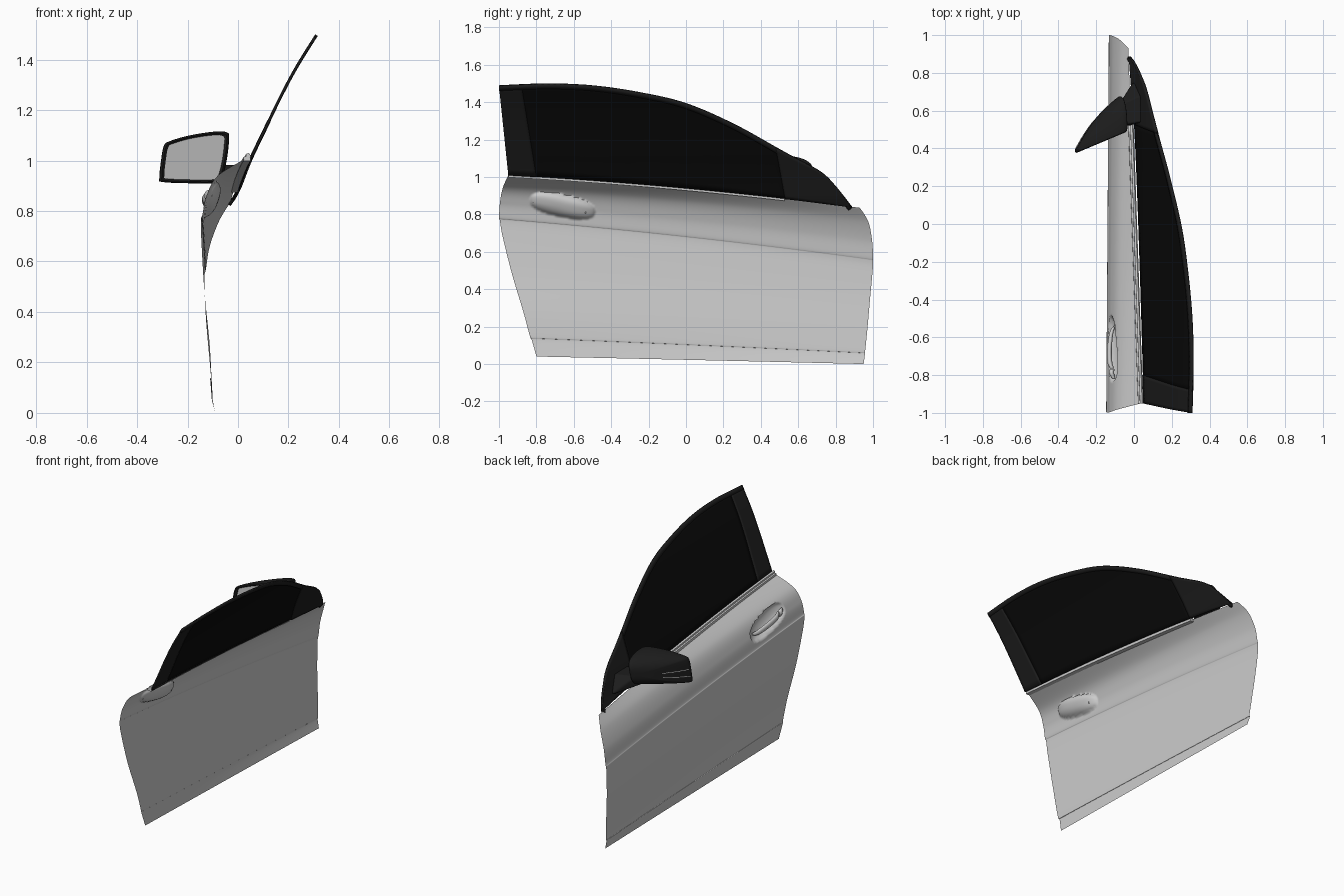
import bpy, bmesh, math
from mathutils import Vector

if "Cube" in bpy.data.objects:
    bpy.data.objects.remove(bpy.data.objects["Cube"])


def lerp(a, b, t):
    return a + (b - a) * t


def spline(pts, n, closed=False):
    """Catmull-Rom samples through points of any dimension."""
    m, out = len(pts), []
    for i in range(m if closed else m - 1):
        if closed:
            q = [pts[(i + k) % m] for k in (-1, 0, 1, 2)]
        else:
            q = [pts[min(max(i + k, 0), m - 1)] for k in (-1, 0, 1, 2)]
        for j in range(n):
            t = j / n
            out.append(tuple(0.5 * (2 * b + (c - a) * t + (2 * a - 5 * b + 4 * c - d) * t * t
                                    + (3 * b - a - 3 * c + d) * t ** 3) for a, b, c, d in zip(*q)))
    return out if closed else out + [tuple(pts[-1])]


def lookup(table, v):
    for (a, fa), (b, fb) in zip(table, table[1:]):
        if v <= b:
            return lerp(fa, fb, (v - a) / (b - a))
    return table[-1][1]


def material(name, c):
    m = bpy.data.materials.new(name)
    m.diffuse_color = (c, c, c, 1)
    m.use_nodes = True
    m.node_tree.nodes["Principled BSDF"].inputs["Base Color"].default_value = m.diffuse_color
    return m


def finish(name, bm, mat=None, thick=0, angle=40):
    bmesh.ops.remove_doubles(bm, verts=bm.verts, dist=1e-5)
    bmesh.ops.recalc_face_normals(bm, faces=bm.faces)
    me = bpy.data.meshes.new(name)
    bm.to_mesh(me)
    bm.free()
    ob = bpy.data.objects.new(name, me)
    bpy.context.collection.objects.link(ob)
    if mat:
        me.materials.append(mat)
    if thick:
        s = ob.modifiers.new("thickness", 'SOLIDIFY')
        s.thickness, s.offset = thick, 0
    bpy.ops.object.select_all(action='DESELECT')
    bpy.context.view_layer.objects.active = ob
    ob.select_set(True)
    bpy.ops.object.shade_smooth_by_angle(angle=math.radians(angle))
    return ob


def loft(name, rows, closed=False, caps=False, **kw):
    bm = bmesh.new()
    vs = [[bm.verts.new(p) for p in r] for r in rows]
    n = len(rows[0])
    for a, b in zip(vs, vs[1:]):
        for j in range(n if closed else n - 1):
            k = (j + 1) % n
            bm.faces.new((a[j], a[k], b[k], b[j]))
    if caps:
        bm.faces.new(vs[0])
        bm.faces.new(vs[-1])
    return finish(name, bm, **kw)


def tube(name, path, sides=16, **kw):
    """Path points are (x, y, z, x radius, z radius)."""
    ang = [2 * math.pi * i / sides for i in range(sides)]
    return loft(name, [[(x + a * math.cos(t), y, z + b * math.sin(t)) for t in ang]
                       for x, y, z, a, b in path], closed=True, caps=True, **kw)


black = material("glass_black", 0.003)
dark = material("trim_dark", 0.012)

# Door skin: rear edge (y, z, x) and front edge (y, z, x), bottom to top
EDGES = [(-.80, .04, -.100, .95, 0, -.090), (-.825, .13, -.110, .957, .055, -.104),
         (-.835, .15, -.106, .958, .07, -.101), (-.87, .28, -.113, .97, .19, -.111),
         (-.93, .48, -.133, .985, .36, -.126), (-.98, .68, -.145, .998, .50, -.133),
         (-.995, .765, -.147, 1.0, .55, -.132), (-.999, .785, -.141, 1.0, .57, -.127),
         (-.995, .86, -.125, .995, .66, -.112), (-.98, .94, -.080, .975, .76, -.075),
         (-.95, 1.01, .035, .93, .835, -.030)]


def skin_point(e, u):
    y = lerp(e[0], e[3], u)
    z = lerp(e[1], e[4], u) + .07 * u * (1 - u) * min(1, e[1])
    x = lerp(e[2], e[5], u)
    dy, dz = y + .66, z - .845        # handle cup pressed inwards
    a, b = (dy * .98 - dz * .2) / .178, (dy * .2 + dz * .98) / .058
    r = abs(a) ** 2.5 + abs(b) ** 2.5
    if r < 1:
        x += .043 * (1 - r) ** .65
    return (x, y, z)


us = [.36 * i / 100 for i in range(100)] + [lerp(.36, 1, i / 60) for i in range(61)]
loft("door_skin", [[skin_point(e, u) for u in us] for e in spline(EDGES, 10)], angle=60)

# Door handle with lock end
tube("door_handle", spline([(-.098, -.535, .812, .004, .008), (-.118, -.57, .82, .010, .016),
                            (-.129, -.65, .836, .012, .019), (-.128, -.73, .85, .013, .020),
                            (-.116, -.765, .857, .011, .019)], 6))
tube("handle_lock_cap", spline([(-.116, -.77, .857, .012, .019), (-.119, -.79, .862, .014, .021),
                                (-.108, -.818, .868, .008, .012)], 4))

# Window surfaces: x depends on height, roof and belt limit them
roof = spline([(-1.0, 1.487), (-.75, 1.497), (-.5, 1.487), (-.245, 1.45), (0, 1.392), (.26, 1.28),
               (.53, 1.13), (.715, 1.03), (.8, .95), (.888, .838)], 8)
lean = spline([(.80, -.05), (.88, 0), (1.0, .048), (1.13, .11), (1.25, .168), (1.37, .232), (1.5, .313)], 6)


def belt(y):
    return skin_point(EDGES[-1], (y + .95) / 1.88)[2]


def window_patch(name, b0, b1, t0, t1, mat, thick, n=40):
    rows = []
    for i in range(n + 1):
        yb, yt = lerp(b0, b1, i / n), lerp(t0, t1, i / n)
        zb, zt = belt(yb), lookup(roof, yt)
        zs = [(lerp(yb, yt, j / 14), lerp(zb, zt, j / 14)) for j in range(15)]
        rows.append([(lookup(lean, z), y, z) for y, z in zs])
    loft(name, rows, mat=mat, thick=thick)


window_patch("rear_pillar_trim", -.95, -.80, -1.0, -.88, dark, .010, 8)
window_patch("window_glass", -.81, .54, -.89, .49, black, .004)
window_patch("mirror_corner_panel", .53, .884, .48, .886, dark, .014, 20)

# Frame strip following the roof line
rows = []
for i, (y, z) in enumerate(roof):
    a, b = roof[max(i - 1, 0)], roof[min(i + 1, len(roof) - 1)]
    d = Vector((b[0] - a[0], b[1] - a[1])).normalized()
    rows.append([(lookup(lean, z - w * d.x), y + w * d.y * min(1, i / 8), z - w * d.x)
                 for w in (0, .012, .024)])
loft("window_frame_strip", rows, mat=dark, thick=.012)

# Belt moulding along the window sill
rows = []
for i in range(41):
    x, y, z = skin_point(EDGES[-1], .785 * i / 40)
    rows.append([(x + dx, y, z + dz) for dx, dz in
                 ((-.014, -.012), (-.013, .004), (-.004, .006), (-.003, .016), (.008, .020), (.014, .012), (.014, -.012))])
loft("belt_moulding", rows, closed=True, caps=True, angle=30)

# Mirror housing: rounded outline, rim and swept dome
OUT = spline([(-.312, .93), (-.3, .915), (-.2, .91), (-.09, .91), (-.065, .925), (-.045, 1.0), (-.035, 1.09),
              (-.045, 1.112), (-.09, 1.115), (-.19, 1.1), (-.275, 1.075), (-.295, 1.055), (-.305, 1.0)], 5, True)


def face_y(x):
    return .38 + (x + .31) * .42


def rim(s, dy):
    pts = [(lerp(-.17, x, s), lerp(1.01, z, s)) for x, z in OUT]
    return [(x, face_y(x) + dy, z) for x, z in pts]


def dome(p, s):
    x, z = lerp(-.10, p[0], s), lerp(1.01, p[1], s)
    depth = .205 * math.sqrt(max(0, (x + .316) / .28))
    return (x, face_y(x) + .012 + depth * math.sqrt(1 - s ** 3), z)


shell = [[dome(p, math.sin(math.pi / 2 * (1 - i / 16))) for p in OUT] for i in range(16)]
loft("mirror_housing", [rim(.86, .014), rim(.86, 0), rim(.93, -.006), rim(.985, -.002)] + shell,
     closed=True, caps=True, mat=dark)
bm = bmesh.new()
bm.faces.new([bm.verts.new(p) for p in rim(.88, .006)])
finish("mirror_glass", bm)

# Indicator strips on the outer side of the housing
for n, k in enumerate((60, 63)):
    path = [dome(OUT[k], .55 + .44 * i / 14) for i in range(15)]
    tube("indicator_strip_%d" % (n + 1), [(x, y, z, .003, .0025) for x, y, z in path], sides=6)

# Mirror arm joining the housing to the corner panel
bm = bmesh.new()
for p in [(-.10, .51, .925), (-.10, .60, .925), (-.08, .52, .98), (-.08, .63, .98), (-.03, .52, .905),
          (-.03, .66, .905), (.008, .54, .89), (.0, .76, .89), (.045, .54, .985), (.035, .68, .985)]:
    bm.verts.new(p)
bmesh.ops.convex_hull(bm, input=bm.verts)
arm = finish("mirror_arm", bm, mat=dark)
bev = arm.modifiers.new("soft_edges", 'BEVEL')
bev.width, bev.segments = .008, 3
